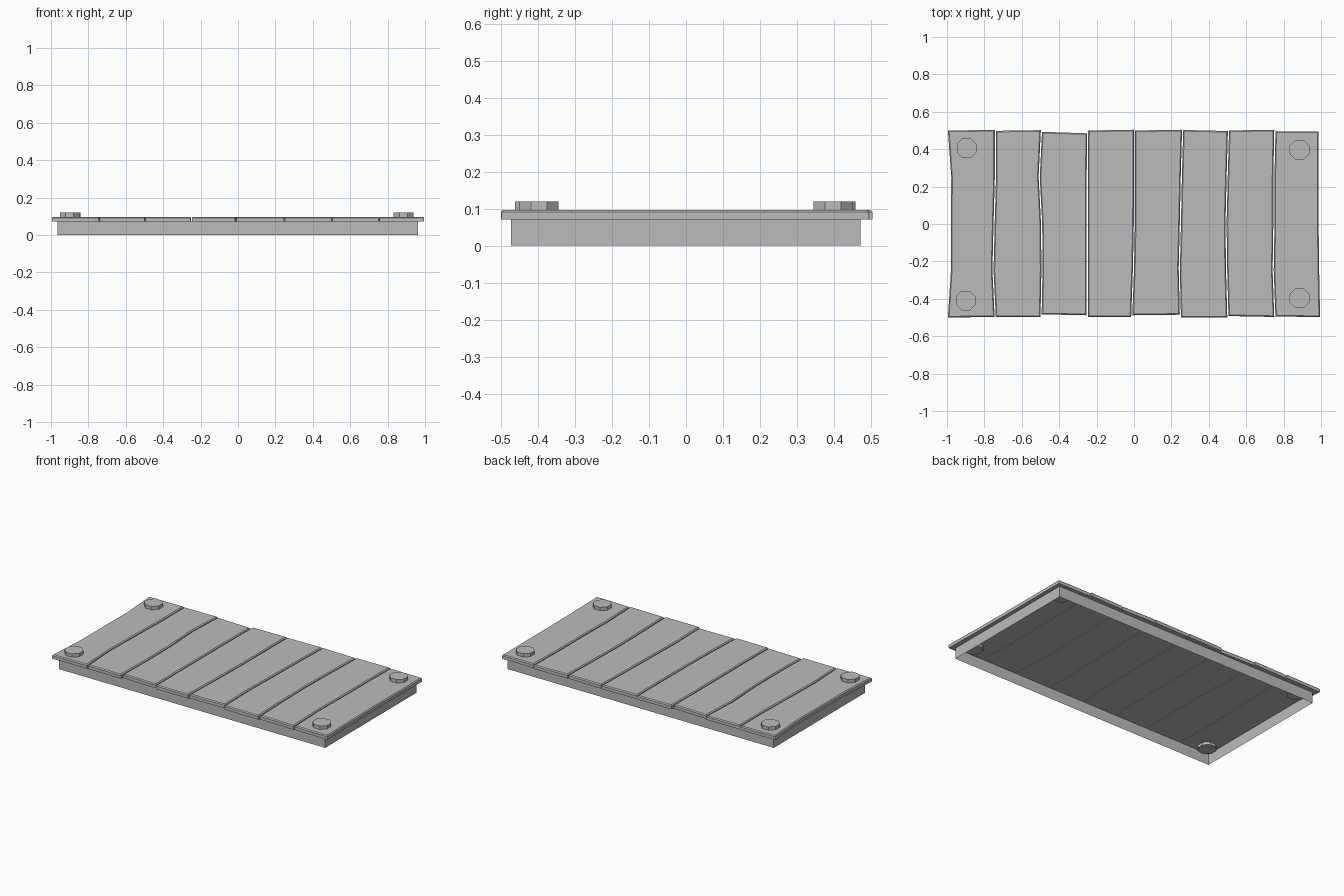
import bpy
import bmesh
import math

cube = bpy.data.objects.get("Cube")
if cube:
    bpy.data.objects.remove(cube, do_unlink=True)

# One plain grey for everything
grey = bpy.data.materials.new("plain_grey")
grey.use_nodes = True
grey.diffuse_color = (0.5, 0.5, 0.5, 1)
grey.node_tree.nodes["Principled BSDF"].inputs["Base Color"].default_value = (0.5, 0.5, 0.5, 1)


def add_object(name, bm):
    mesh = bpy.data.meshes.new(name)
    bm.to_mesh(mesh)
    bm.free()
    mesh.materials.append(grey)
    obj = bpy.data.objects.new(name, mesh)
    bpy.context.collection.objects.link(obj)
    return obj


def add_prism(name, outline, z0, z1, chamfer):
    """Extrude an outline upward and chamfer its top rim."""
    bm = bmesh.new()
    base = bm.faces.new([bm.verts.new((x, y, z0)) for x, y in outline])
    grown = bmesh.ops.extrude_face_region(bm, geom=[base], use_keep_orig=True)["geom"]
    top = [v for v in grown if isinstance(v, bmesh.types.BMVert)]
    bmesh.ops.translate(bm, verts=top, vec=(0, 0, z1 - z0))
    bmesh.ops.recalc_face_normals(bm, faces=bm.faces[:])
    rim = [e for e in bm.edges if all(v.co.z > z1 - 0.001 for v in e.verts)]
    if chamfer:
        bmesh.ops.bevel(bm, geom=rim, offset=chamfer, segments=1, affect='EDGES')
    return add_object(name, bm)


# Worn seams between planks: x at evenly spaced points from front to back
seams = [
    (-0.998, -0.982, -0.982, -0.98, -0.998),
    (-0.742, -0.754, -0.748, -0.741, -0.741),
    (-0.497, -0.492, -0.494, -0.507, -0.495),
    (-0.25, -0.25, -0.25, -0.25, -0.248),
    (-0.012, -0.003, 0.002, 0.003, 0.003),
    (0.248, 0.242, 0.248, 0.253, 0.26),
    (0.502, 0.495, 0.492, 0.498, 0.505),
    (0.753, 0.744, 0.748, 0.748, 0.753),
    (0.998, 0.993, 0.99, 0.99, 0.99),
]
# Plank ends: front left, front right, back left, back right
ends = [
    (-0.5, -0.497, 0.5, 0.503), (-0.497, -0.497, 0.498, 0.502),
    (-0.483, -0.488, 0.493, 0.485), (-0.497, -0.497, 0.5, 0.504),
    (-0.488, -0.485, 0.5, 0.504), (-0.5, -0.5, 0.503, 0.497),
    (-0.492, -0.497, 0.5, 0.504), (-0.494, -0.498, 0.496, 0.494),
]
gap = 0.003

# Deck planks
for i, (fl, fr, bl, br) in enumerate(ends):
    left = [(x + gap, fl + (bl - fl) * k / 4) for k, x in enumerate(seams[i])]
    right = [(x - gap, fr + (br - fr) * k / 4) for k, x in enumerate(seams[i + 1])]
    add_prism(f"plank_{i + 1}", right + left[::-1], 0.071, 0.097, 0.006)

# Open skirt of thin walls under the deck
bm = bmesh.new()
corners = [(-0.965, -0.473), (0.962, -0.473), (0.962, 0.471), (-0.965, 0.471)]
low = [bm.verts.new((x, y, 0)) for x, y in corners]
high = [bm.verts.new((x, y, 0.072)) for x, y in corners]
for a in range(4):
    b = (a + 1) % 4
    bm.faces.new((low[a], low[b], high[b], high[a]))
add_object("skirt", bm)

# Eight-sided corner pegs passing through the deck
pegs = {"front_right": (-0.9, -0.41), "back_right": (-0.895, 0.405),
        "front_left": (0.885, -0.397), "back_left": (0.885, 0.397)}
for name, (px, py) in pegs.items():
    ring = [(px + 0.057 * math.cos(math.pi * (k + 0.5) / 4),
             py + 0.057 * math.sin(math.pi * (k + 0.5) / 4)) for k in range(8)]
    add_prism(f"peg_{name}", ring, 0.054, 0.119, 0)
